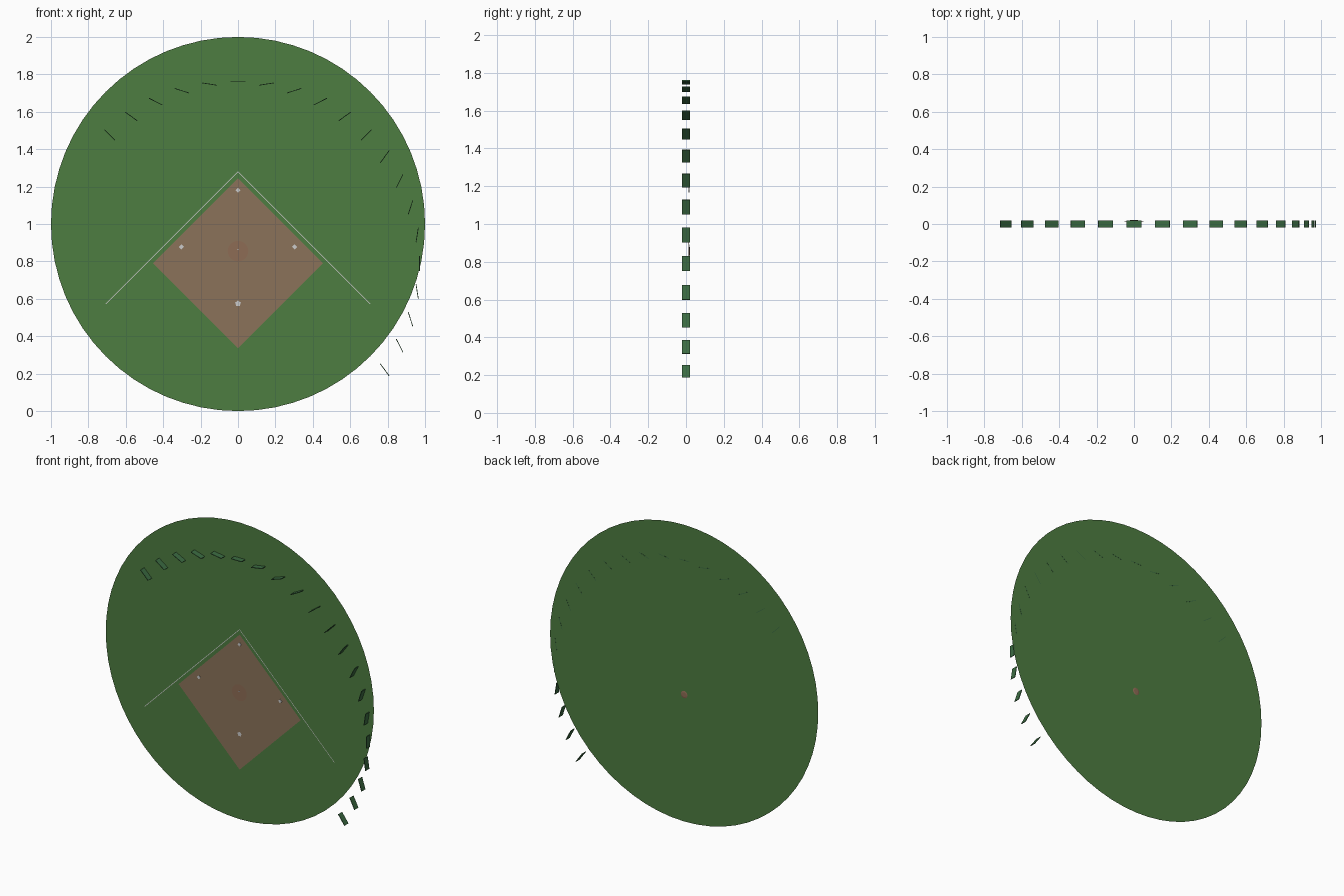
import bpy, bmesh, math
from mathutils import Matrix, Vector

if "Cube" in bpy.data.objects:
    bpy.data.objects.remove(bpy.data.objects["Cube"])


def material(name, rgb):
    m = bpy.data.materials.new(name)
    m.diffuse_color = (*rgb, 1)
    m.use_nodes = True
    m.node_tree.nodes["Principled BSDF"].inputs["Base Color"].default_value = m.diffuse_color
    return m


GRASS = material("grass", (0.075, 0.205, 0.052))
DIRT = material("dirt", (0.258, 0.171, 0.10))
MOUND = material("mound_dirt", (0.27, 0.15, 0.09))
WHITE = material("white", (0.85, 0.85, 0.85))
FENCE = material("fence_green", (0.045, 0.15, 0.055))


def finish(name, bm, mat):
    me = bpy.data.meshes.new(name)
    bm.to_mesh(me)
    bm.free()
    me.materials.append(mat)
    ob = bpy.data.objects.new(name, me)
    bpy.context.collection.objects.link(ob)
    return ob


def flat(name, points, y, mat):
    """Single flat face in the upright field plane, facing the front."""
    bm = bmesh.new()
    bm.faces.new([bm.verts.new((x, y, z)) for x, z in points])
    bm.normal_update()
    for f in bm.faces:
        if f.normal.y > 0:
            f.normal_flip()
    return finish(name, bm, mat)


def box(name, x, y, z, size, angle, mat):
    """Box with its local x axis turned by angle in the xz plane."""
    bm = bmesh.new()
    bmesh.ops.create_cube(bm, size=1)
    bm.transform(Matrix.Translation((x, y, z)) @ Matrix.Rotation(-angle, 4, 'Y')
                 @ Matrix.Diagonal((*size, 1)))
    return finish(name, bm, mat)


FIELD_Y = 0.0195

# Grass disc
flat("outfield_grass", [(math.cos(math.tau * i / 64), 1 + math.sin(math.tau * i / 64))
                        for i in range(64)], FIELD_Y, GRASS)

# Dirt infield diamond
r = 0.455
flat("infield_dirt", [(0, 0.79 + r), (r, 0.79), (0, 0.79 - r), (-r, 0.79)],
     FIELD_Y - 0.002, DIRT)

# Foul lines running down from the apex
for side, label in ((-1, "left"), (1, "right")):
    a = Vector((0, 1.28))
    b = Vector((side * 0.707, 0.573))
    d = (b - a).normalized()
    n = Vector((-d.y, d.x)) * 0.002
    flat("foul_line_" + label, [a + n, b + n, b - n, a - n], FIELD_Y - 0.003, WHITE)

# Pitching mound, narrow end just through the back of the disc
bm = bmesh.new()
bmesh.ops.create_cone(bm, cap_ends=True, segments=32, radius1=0.055, radius2=0.016, depth=0.007)
bm.transform(Matrix.Translation((0, 0.0175, 0.855)) @ Matrix.Rotation(-math.pi / 2, 4, 'X'))
finish("pitching_mound", bm, MOUND)
box("pitching_rubber", 0, 0.0135, 0.863, (0.012, 0.002, 0.004), 0, WHITE)

# Bases and home plate
for name, x, z in (("first_base", 0.303, 0.878), ("second_base", 0, 1.18),
                   ("third_base", -0.303, 0.878)):
    box(name, x, FIELD_Y - 0.004, z, (0.019, 0.004, 0.019), math.pi / 4, WHITE)
flat("home_plate", [(0.016 * math.sin(math.tau * i / 5), 0.575 + 0.016 * math.cos(math.tau * i / 5))
                    for i in range(5)], FIELD_Y - 0.004, WHITE)

# Fence panels along an arc, each turned opposite to its position angle
for i in range(20):
    a = math.radians(135 - 9 * i)
    box(f"fence_panel_{i + 1}", 0.97 * math.cos(a), 0, 0.79 + 0.97 * math.sin(a),
        (0.08, 0.04, 0.004), math.pi / 2 - a, FENCE)
